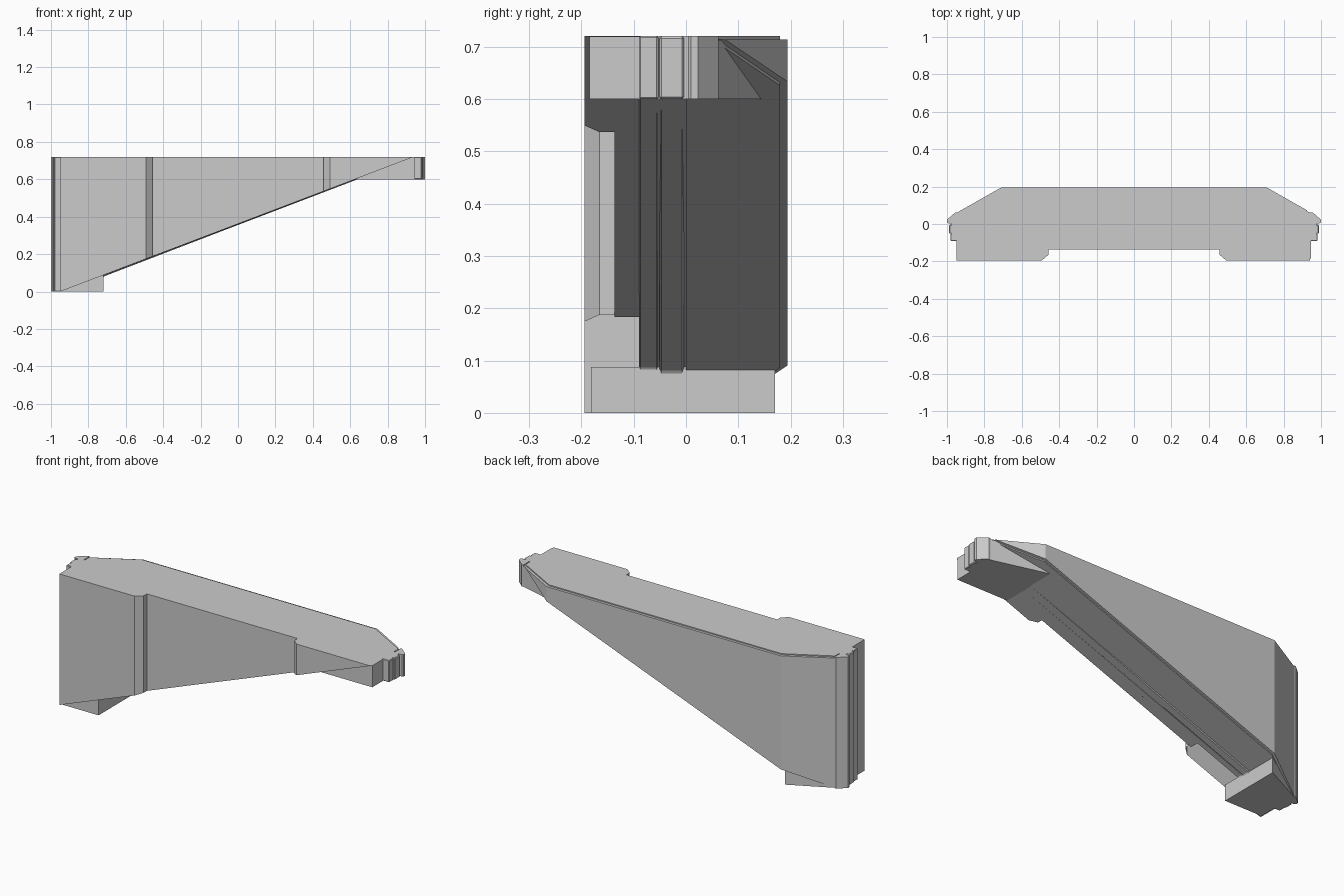
import bpy, bmesh
from mathutils import Vector

if "Cube" in bpy.data.objects:
    bpy.data.objects.remove(bpy.data.objects["Cube"])

TOP = 0.72
SLOPE = 0.381          # sloping underside: z = SLOPE * (x + 0.95)


def finish(name, bm, bevel=0):
    bmesh.ops.recalc_face_normals(bm, faces=bm.faces)
    me = bpy.data.meshes.new(name)
    bm.to_mesh(me)
    bm.free()
    ob = bpy.data.objects.new(name, me)
    bpy.context.collection.objects.link(ob)
    if bevel:
        m = ob.modifiers.new("edge_bevel", 'BEVEL')
        m.width, m.segments, m.limit_method = bevel, 1, 'ANGLE'
    return ob


def extrude(bm, pts, vec):
    f = bm.faces.new([bm.verts.new(p) for p in pts])
    r = bmesh.ops.extrude_face_region(bm, geom=[f])
    bmesh.ops.translate(bm, vec=vec,
                        verts=[v for v in r["geom"] if isinstance(v, bmesh.types.BMVert)])


def plan(name, pts, z0=0, z1=TOP, slope_drop=None, bevel=0):
    """Extrude a top-view outline upward, optionally trimmed by the slope."""
    bm = bmesh.new()
    extrude(bm, [(x, y, z0) for x, y in pts], (0, 0, z1 - z0))
    if slope_drop is not None:
        geom = bm.verts[:] + bm.edges[:] + bm.faces[:]
        r = bmesh.ops.bisect_plane(bm, geom=geom, plane_co=(-0.95, 0, -slope_drop),
                                   plane_no=Vector((-SLOPE, 0, 1)).normalized(),
                                   clear_inner=True)
        edges = [e for e in r["geom_cut"] if isinstance(e, bmesh.types.BMEdge)]
        bmesh.ops.holes_fill(bm, edges=edges, sides=0)
    return finish(name, bm, bevel)


def rail(name, half, y0, y1, drop, bevel):
    """Stepped front-view profile: foot, slope, upper shelf."""
    d = lambda x: SLOPE * (x + 0.95) - drop
    prof = [(-half, 0), (-0.72, 0), (-0.72, d(-0.72)), (0.635, 0.6),
            (half, 0.6), (half, TOP), (-half, TOP)]
    bm = bmesh.new()
    extrude(bm, [(x, y0, z) for x, z in prof], (0, y1 - y0, 0))
    return finish(name, bm, bevel)


# Full-length layers
rail("centre_rail", 0.988, -0.051, -0.004, 0.008, 0.004)
rail("front_rail", 0.982, -0.09, -0.053, 0.002, 0.003)
rail("inner_web", 0.975, -0.07, 0.012, 0.0, 0)

# Recessed front panel between the pilasters
plan("front_panel", [(-0.47, -0.137), (0.47, -0.137), (0.47, -0.06), (-0.47, -0.06)],
     slope_drop=0)

# Front pilasters, chamfered on the inner edge, trimmed by the slope
for side, s in (("left", 1), ("right", -1)):
    plan(side + "_pilaster",
         [(s * x, y) for x, y in ((-0.95, -0.06), (-0.95, -0.194), (-0.492, -0.194),
                                  (-0.458, -0.165), (-0.458, -0.06))], slope_drop=0)

# Back panel: outer skin with a slightly inset core
def hexagon(x, y_end, x_in, y):
    return [(-x, 0), (x, 0), (x, y_end), (x_in, y), (-x_in, y), (-x, y_end)]

plan("back_skin", hexagon(0.945, 0.062, 0.712, 0.194), z1=TOP - 0.006, slope_drop=0)
plan("back_core", hexagon(0.94, 0.05, 0.707, 0.18), slope_drop=0.006)

# Foot blocks at the low end, shelf blocks at the high end
plan("front_foot", [(-0.945, -0.06), (-0.945, -0.182), (-0.72, -0.182), (-0.72, -0.06)],
     0, 0.088)
plan("back_foot", [(-0.945, 0), (-0.945, 0.058), (-0.72, 0.17), (-0.72, 0)], 0, 0.085)
plan("front_shelf", [(0.635, -0.06), (0.635, -0.184), (0.945, -0.184), (0.945, -0.06)],
     0.6, TOP - 0.001)
plan("back_shelf", [(0.635, 0), (0.95, 0), (0.95, 0.06), (0.635, 0.145)], 0.6, TOP - 0.007)

# Small angled caps on both ends of the back
for side, s, z0 in (("left", -1, 0), ("right", 1, 0.6)):
    plan(side + "_end_cap",
         [(s * x, y) for x, y in ((0.945, 0.004), (0.993, 0.004), (1.0, 0.01),
                                  (1.0, 0.023), (0.955, 0.062), (0.945, 0.062))], z0)
